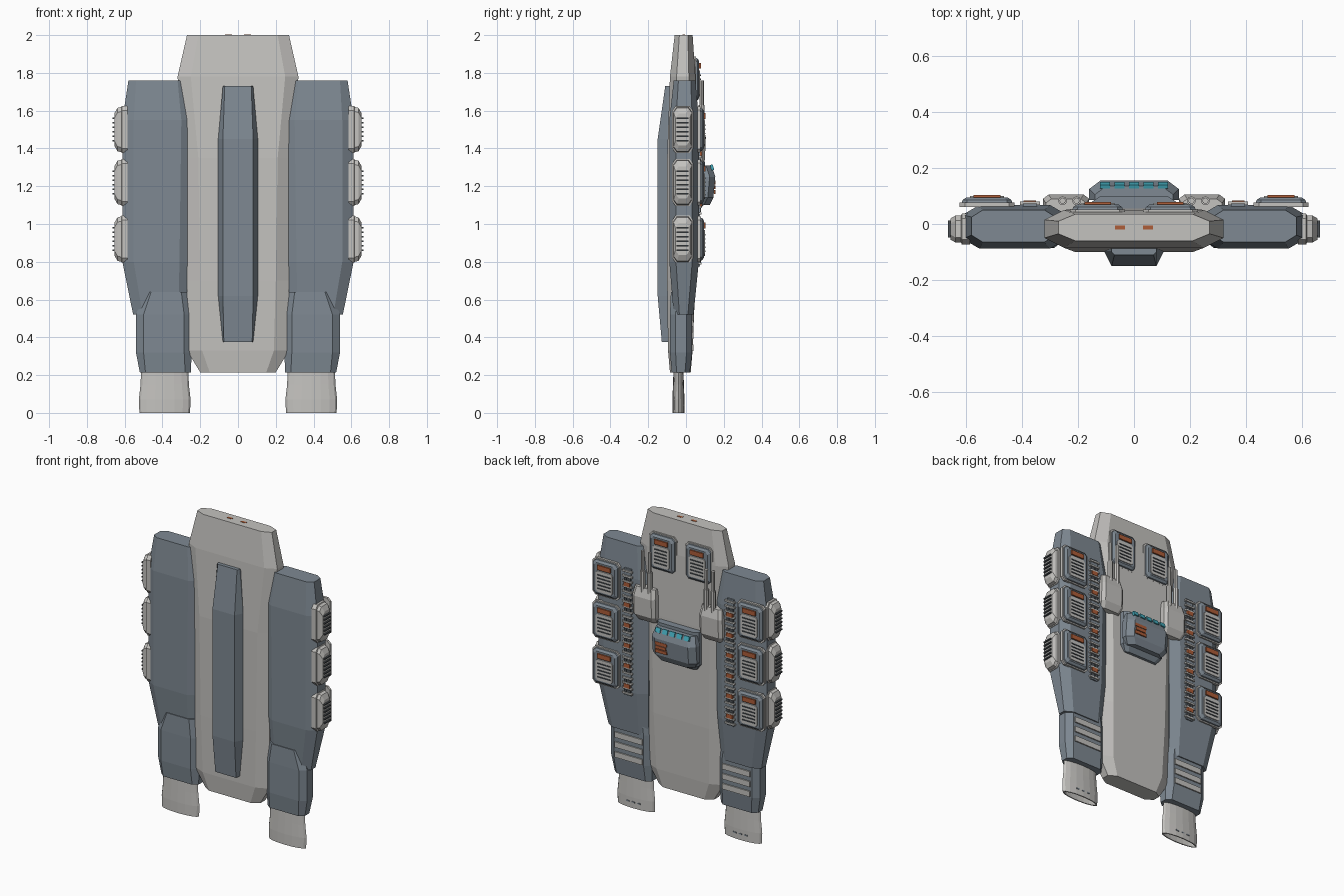
import bpy, bmesh, math
from mathutils import Matrix, Vector

if "Cube" in bpy.data.objects:
    bpy.data.objects.remove(bpy.data.objects["Cube"])


def material(name, rgb):
    m = bpy.data.materials.new(name)
    m.diffuse_color = (*rgb, 1)
    m.use_nodes = True
    m.node_tree.nodes["Principled BSDF"].inputs["Base Color"].default_value = m.diffuse_color
    return m


LIGHT = material("light_grey", (0.55, 0.54, 0.52))
BLUE = material("blue_grey", (0.21, 0.25, 0.29))
DARK = material("dark_grey", (0.07, 0.08, 0.09))
RUST = material("rust", (0.42, 0.11, 0.04))
CYAN = material("cyan_glass", (0.06, 0.42, 0.52))


def finish(name, bm, mat):
    bmesh.ops.recalc_face_normals(bm, faces=bm.faces[:])
    me = bpy.data.meshes.new(name)
    bm.to_mesh(me)
    bm.free()
    me.materials.append(mat)
    ob = bpy.data.objects.new(name, me)
    bpy.context.collection.objects.link(ob)
    return ob


def loft(name, rings, mat, caps=True):
    """Skin a list of equal-length rings of points."""
    bm = bmesh.new()
    vs = [[bm.verts.new(p) for p in r] for r in rings]
    n = len(vs[0])
    for a, b in zip(vs, vs[1:]):
        for i in range(n):
            bm.faces.new((a[i], a[(i + 1) % n], b[(i + 1) % n], b[i]))
    if caps:
        bm.faces.new(vs[0])
        bm.faces.new(vs[-1])
    return finish(name, bm, mat)


def octagon(u0, u1, v0, v1, cu, cv):
    return [(u0 + cu, v0), (u1 - cu, v0), (u1, v0 + cv), (u1, v1 - cv),
            (u1 - cu, v1), (u0 + cu, v1), (u0, v1 - cv), (u0, v0 + cv)]


def body(name, sections, mat, s=1):
    """Sections along z: (z, x0, x1, y0, y1, x chamfer, y chamfer)."""
    return loft(name, [[(s * x, y, z) for x, y in octagon(*o)]
                       for z, *o in sections], mat)


def boxes(name, items, mat):
    """Many boxes in one mesh: (centre, size)."""
    bm = bmesh.new()
    for c, d in items:
        bmesh.ops.create_cube(bm, size=1, matrix=Matrix.Translation(c) @
                              Matrix.Diagonal((*d, 1)))
    return finish(name, bm, mat)


def plate(name, cx, cz, layers, mat):
    """Chamfered plate facing +y: layers (y, half width, half height)."""
    return loft(name, [[(cx + x, y, cz + z) for x, z in
                        octagon(-w, w, -h, h, 0.2 * w, 0.2 * w)]
                       for y, w, h in layers], mat)


def hatch(cx, cz, y):
    # framed rear hatch with louvres and a coloured bar
    plate("hatch_flange", cx, cz, [(y - .012, .098, .122), (y + .004, .098, .122)], LIGHT)
    plate("hatch_frame", cx, cz, [(y, .09, .115), (y + .012, .088, .112),
                                  (y + .022, .074, .098)], BLUE)
    plate("hatch_cover", cx, cz - .02, [(y + .015, .062, .07), (y + .027, .06, .068)], LIGHT)
    boxes("hatch_louvres", [((cx, y + .028, cz - .065 + i * .022), (.092, .006, .007))
                            for i in range(5)], DARK)
    boxes("hatch_bar", [((cx, y + .024, cz + .072), (.095, .014, .03))], RUST)


# central hull
body("hull", [
    (0.215, -.20, .20, -.085, .025, .05, .03),
    (0.33, -.27, .27, -.095, .035, .08, .035),
    (0.70, -.27, .27, -.10, .05, .07, .04),
    (1.35, -.28, .28, -.10, .055, .07, .04),
    (1.78, -.32, .32, -.085, .05, .07, .035),
    (2.00, -.27, .27, -.06, .035, .06, .025)], LIGHT)
boxes("nose_marks", [((x, -.012, 2.0), (.035, .014, .004)) for x in (-.05, .05)], RUST)

# front keel
keel = [(.375, .08, .075, -.128), (.62, .105, .08, -.15),
        (1.45, .105, .08, -.15), (1.73, .08, .07, -.11)]
loft("keel", [[(-w, -.08, z), (-w, -.10, z), (-t, y, z), (t, y, z),
               (w, -.10, z), (w, -.08, z)] for z, w, t, y in keel], BLUE)

for s in (-1, 1):
    # side pod and its lower engine block
    body("side_pod", [
        (0.52, .265, .555, -.065, .04, .05, .03),
        (0.80, .25, .612, -.088, .068, .06, .035),
        (1.55, .24, .612, -.088, .068, .06, .035),
        (1.76, .28, .58, -.065, .05, .04, .025)], BLUE, s)
    body("engine_block", [
        (0.215, .25, .52, -.075, .02, .03, .025),
        (0.32, .245, .54, -.085, .033, .04, .03),
        (0.52, .245, .54, -.085, .033, .04, .03),
        (0.64, .26, .50, -.08, .033, .04, .03)], BLUE, s)
    boxes("engine_vents", [((s * .39, .035, .345 + i * .065), (.2, .012, .036))
                           for i in range(3)], LIGHT)

    # oval exhaust nozzle with a hollow mouth
    prof = [(.23, .125, .026), (.15, .128, .029), (.07, .137, .032), (0, .134, .032),
            (0, .122, .025), (.12, .112, .02)]
    noz = loft("nozzle", [[(s * .388 + a * math.cos(t), -.04 + b * math.sin(t), z)
                           for t in [i * math.pi / 8 for i in range(16)]]
                          for z, a, b in prof], LIGHT)
    noz.data.materials.append(DARK)
    for f in noz.data.polygons:
        if f.normal.z < -.9 and f.center.z > .1:
            f.material_index = 1
    boxes("nozzle_marks", [((s * .388 + x, -.0095, .04), (.022, .005, .008))
                           for x in (-.04, 0, .04)], BLUE)

    for cz in (0.92, 1.22, 1.50):
        # bulging side module with louvres
        mod = [(.585, .055, .125), (.615, .055, .125), (.618, .048, .12),
               (.638, .048, .115), (.655, .038, .085)]
        loft("side_module", [[(s * x, -.018 + y, cz + z) for y, z in
                              octagon(-w, w, -h, h, .018, .025)]
                             for x, w, h in mod], LIGHT)
        boxes("side_louvres", [((s * .655, -.018, cz - .06 + i * .024), (.02, .062, .008))
                               for i in range(6)], DARK)
        hatch(s * .525, cz, .073)
    hatch(s * .13, 1.765, .048)

    # conduit ladder beside the hatches
    boxes("conduit_base", [((s * .372, .066, 1.19), (.05, .014, .83))], BLUE)
    boxes("conduit_rungs", [((s * .372, .074, .79 + i * .0333), (.072, .014, .011))
                            for i in range(25)], LIGHT)
    boxes("conduit_cells", [((s * .372 + x, .073, .806 + i * .0666), (.02, .012, .018))
                            for i in range(12) for x in (-.014, .014)], DARK)
    boxes("conduit_lights", [((s * .372, .077, .84 + i * .133), (.044, .014, .026))
                             for i in range(6)], RUST)

    # twin gun mount
    mount = [(1.30, .17, .31, .075), (1.34, .16, .325, .10),
             (1.46, .16, .325, .105), (1.52, .17, .315, .09)]
    loft("gun_mount", [[(s * a, .04, z), (s * b, .04, z), (s * b, y - .015, z),
                        (s * (b - .02), y, z), (s * (a + .02), y, z), (s * a, y - .015, z)]
                       for z, a, b, y in mount], LIGHT)
    for x in (.205, .255):
        for z, r, d in ((1.56, .016, .14), (1.64, .011, .24)):
            bm = bmesh.new()
            bmesh.ops.create_cone(bm, cap_ends=True, segments=8, radius1=r, radius2=r,
                                  depth=d, matrix=Matrix.Translation((s * x, .083, z)))
            finish("gun_barrel", bm, LIGHT)

# bridge on its neck
body("bridge_neck", [(1.07, -.12, .12, .03, .07, .02, .01),
                     (1.11, -.15, .15, .03, .10, .03, .02),
                     (1.33, -.15, .15, .03, .10, .03, .02)], BLUE)
bridge = [(1.10, .13, .125), (1.14, .16, .145), (1.25, .16, .155), (1.31, .14, .135)]
loft("bridge", [[(-w, .085, z), (w, .085, z), (w, y - .03, z), (w - .04, y, z),
                 (-w + .04, y, z), (-w, y - .03, z)] for z, w, y in bridge], BLUE)
tilt = Matrix.Rotation(math.atan2(.02, .06), 4, 'X')
bm = bmesh.new()
for i in range(5):
    bmesh.ops.create_cube(bm, size=1, matrix=Matrix.Translation(
        ((i - 2) * .052, .138, 1.30)) @ tilt @ Matrix.Diagonal((.036, .014, .03, 1)))
finish("bridge_windows", bm, CYAN)
boxes("bridge_patch", [((.075, .1515, 1.17 + i * .025), (.085 - .012 * (i % 2), .008, .02))
                       for i in range(3)], RUST)
